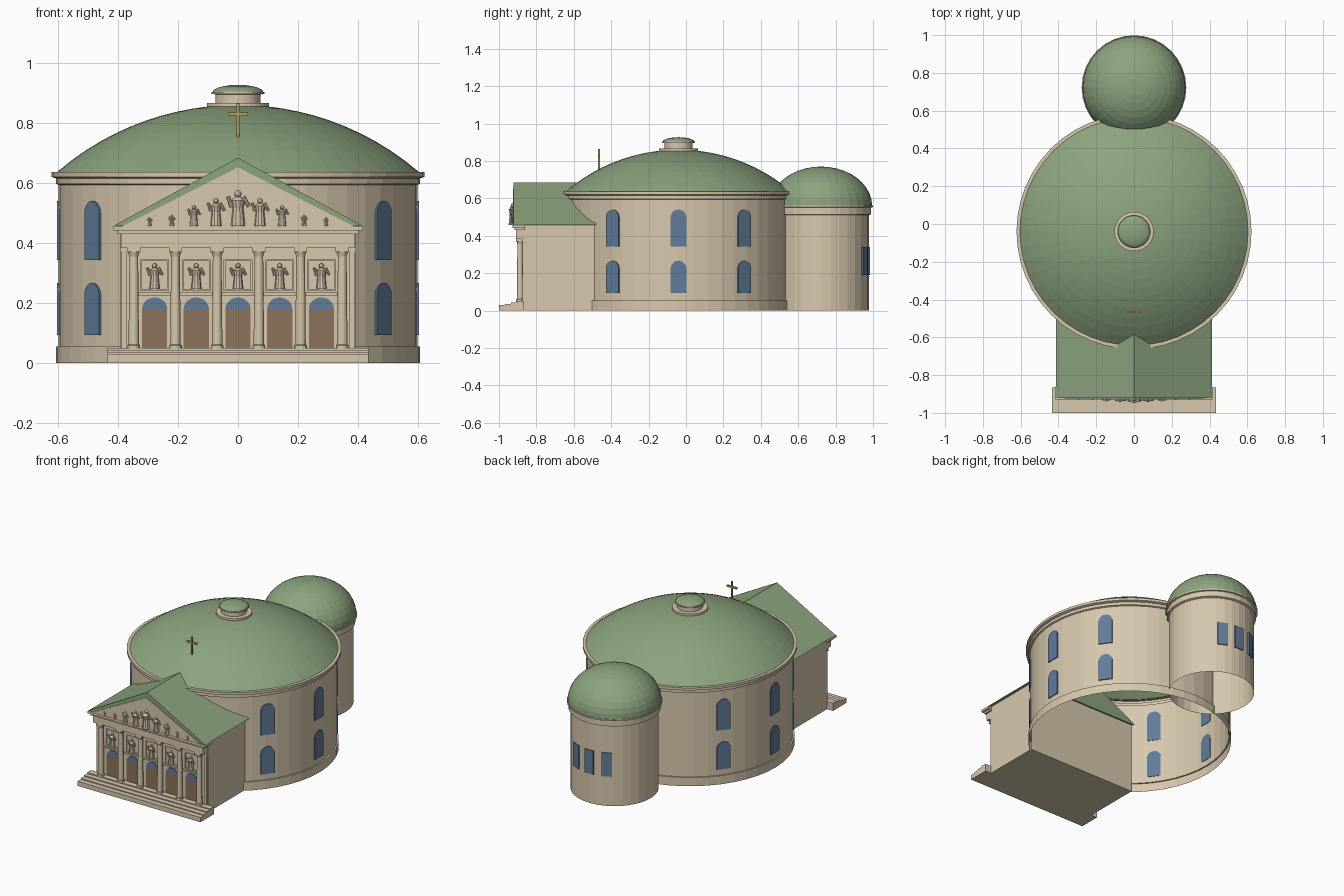
import bpy, bmesh
from math import sin, cos, pi, radians, sqrt
from mathutils import Matrix, Vector

cube = bpy.data.objects.get("Cube")
if cube:
    bpy.data.objects.remove(cube, do_unlink=True)


def material(name, rgb):
    m = bpy.data.materials.new(name)
    m.use_nodes = True
    m.diffuse_color = (*rgb, 1)
    m.node_tree.nodes["Principled BSDF"].inputs["Base Color"].default_value = (*rgb, 1)
    return m


STONE = material("warm stone", (0.68, 0.58, 0.42))
GREEN = material("green copper", (0.26, 0.37, 0.21))
GLASS = material("blue glass", (0.12, 0.20, 0.32))
WOOD = material("brown wood", (0.26, 0.17, 0.10))
GOLD = material("gold", (0.50, 0.35, 0.09))


def finish(bm, name, mat):
    bmesh.ops.recalc_face_normals(bm, faces=bm.faces)
    mesh = bpy.data.meshes.new(name)
    bm.to_mesh(mesh)
    bm.free()
    mesh.materials.append(mat)
    ob = bpy.data.objects.new(name, mesh)
    bpy.context.collection.objects.link(ob)
    return ob


def add_box(bm, x0, x1, y0, y1, z0, z1):
    m = Matrix.Translation(((x0 + x1) / 2, (y0 + y1) / 2, (z0 + z1) / 2))
    bmesh.ops.create_cube(bm, size=1, matrix=m @ Matrix.Diagonal((x1 - x0, y1 - y0, z1 - z0, 1)))


def box(name, mat, *dims):
    bm = bmesh.new()
    add_box(bm, *dims)
    return finish(bm, name, mat)


def add_lathe(bm, profile, center, n):
    # Revolve (radius, height) points about a vertical axis
    rings = []
    for r, z in profile:
        count = n if r > 0 else 1
        rings.append([bm.verts.new((center[0] + r * cos(2 * pi * i / n),
                                    center[1] + r * sin(2 * pi * i / n), z))
                      for i in range(count)])
    for a, b in zip(rings, rings[1:]):
        for i in range(n):
            j = (i + 1) % n
            loop = [a[i % len(a)], a[j % len(a)], b[j % len(b)], b[i % len(b)]]
            bm.faces.new(list(dict.fromkeys(loop)))


def lathe(name, mat, profile, center, n):
    bm = bmesh.new()
    add_lathe(bm, profile, center, n)
    return finish(bm, name, mat)


def add_prism(bm, outline, y0, y1, matrix=Matrix()):
    # Extrude an (x, z) outline along y
    a = [bm.verts.new(matrix @ Vector((x, y0, z))) for x, z in outline]
    b = [bm.verts.new(matrix @ Vector((x, y1, z))) for x, z in outline]
    bm.faces.new(a)
    bm.faces.new(b[::-1])
    for i in range(len(a)):
        j = (i + 1) % len(a)
        bm.faces.new((a[j], a[i], b[i], b[j]))


def arch(w, z0, spring, rise, n=10):
    pts = [(-w / 2, z0), (w / 2, z0)] if z0 < spring else []
    return pts + [(w / 2 * cos(pi * i / n), spring + rise * sin(pi * i / n)) for i in range(n + 1)]


def wall_plate(name, outline, center, radius, azimuth):
    # Window plate facing outward on a round wall
    bm = bmesh.new()
    m = Matrix.Translation((*center, 0)) @ Matrix.Rotation(radians(azimuth + 90), 4, "Z")
    add_prism(bm, outline, -radius, -radius + 0.009, m)
    return finish(bm, name, GLASS)


# Rotunda, open below, with plinth and stepped cornice
HALL = (0, -0.04)
lathe("rotunda_wall", STONE, [(0.607, 0), (0.607, 0.055), (0.598, 0.055), (0.598, 0.593),
      (0.607, 0.597), (0.607, 0.615), (0.622, 0.62), (0.622, 0.636), (0.6, 0.636)], HALL, 48)
R = 0.926
dome = [(0.607 * (1 - i / 12), 0) for i in range(13)]
dome = [(r, 0.86 - R + sqrt(R * R - r * r)) for r, _ in dome]
lathe("rotunda_dome", GREEN, dome, HALL, 48)

# Lantern on the dome
lathe("lantern_drum", STONE, [(0.104, 0.84), (0.104, 0.867), (0.075, 0.867), (0.075, 0.895),
      (0.088, 0.897), (0.088, 0.903), (0, 0.903)], HALL, 32)
lathe("lantern_cap", GREEN, [(0.085 * cos(i * pi / 10), 0.902 + 0.025 * sin(i * pi / 10))
      for i in range(5)] + [(0, 0.927)], HALL, 32)

# Two tiers of arched windows round the hall
for az in (-36, 0, 36, 144, 180, 216):
    wall_plate("upper_window", arch(0.084, 0.343, 0.498, 0.042), HALL, 0.603, az)
    wall_plate("lower_window", arch(0.084, 0.093, 0.225, 0.042), HALL, 0.603, az)

# Round apse at the back
APSE = (0, 0.722)
lathe("apse_wall", STONE, [(0.256, 0), (0.256, 0.51), (0.268, 0.515), (0.268, 0.55),
      (0.277, 0.553), (0.277, 0.562), (0.265, 0.562)], APSE, 32)
lathe("apse_dome", GREEN, [(0.273 * cos(i * pi / 20), 0.56 + 0.21 * sin(i * pi / 20))
      for i in range(10)] + [(0, 0.77)], APSE, 32)
for az in (65, 90, 115):
    wall_plate("apse_window", [(-0.031, 0.19), (0.031, 0.19), (0.031, 0.34), (-0.031, 0.34)],
               APSE, 0.261, az)

# Cross on the dome
bm = bmesh.new()
add_box(bm, -0.005, 0.005, -0.47, -0.46, 0.745, 0.865)
add_box(bm, -0.034, 0.034, -0.47, -0.46, 0.824, 0.835)
finish(bm, "cross", GOLD)

# Portico block, roof and pediment
box("portico_block", STONE, -0.392, 0.392, -0.865, -0.49, 0, 0.458)
bm = bmesh.new()
add_prism(bm, [(-0.413, 0.458), (0.413, 0.458), (0, 0.684)], -0.921, -0.48)
finish(bm, "portico_roof", GREEN)
bm = bmesh.new()
add_prism(bm, [(-0.385, 0.456), (0.385, 0.456), (0, 0.652)], -0.926, -0.918)
finish(bm, "pediment", STONE)
bm = bmesh.new()
add_box(bm, -0.39, 0.39, -0.91, -0.86, 0.385, 0.432)
add_box(bm, -0.402, 0.402, -0.918, -0.86, 0.43, 0.444)
add_box(bm, -0.415, 0.415, -0.928, -0.86, 0.442, 0.457)
finish(bm, "entablature", STONE)

# Front steps
bm = bmesh.new()
for i in range(4):
    add_box(bm, -0.435, 0.435, -1 + 0.032 * i, -0.865, 0, 0.03 + 0.0065 * i)
finish(bm, "front_steps", STONE)

# Columns and corner pilasters
for i in range(6):
    x = -0.3475 + 0.139 * i
    bm = bmesh.new()
    add_lathe(bm, [(0, 0.045), (0.021, 0.045), (0.021, 0.058), (0.0175, 0.062), (0.0145, 0.355),
                   (0.02, 0.372), (0, 0.372)], (x, -0.887), 16)
    add_box(bm, x - 0.022, x + 0.022, -0.909, -0.865, 0.37, 0.386)
    finish(bm, "column", STONE)
for s in (-1, 1):
    bm = bmesh.new()
    add_box(bm, s * 0.38 - 0.01, s * 0.38 + 0.01, -0.874, -0.86, 0.045, 0.372)
    add_box(bm, s * 0.38 - 0.014, s * 0.38 + 0.014, -0.878, -0.86, 0.37, 0.386)
    finish(bm, "corner_pilaster", STONE)


def statue(x, y, z, h):
    # Robed figure with one raised arm
    bm = bmesh.new()
    add_lathe(bm, [(0, z), (0.2 * h, z), (0.17 * h, z + 0.3 * h), (0.15 * h, z + 0.5 * h),
                   (0.2 * h, z + 0.72 * h), (0.06 * h, z + 0.81 * h), (0, z + 0.81 * h)], (x, y), 10)
    bmesh.ops.create_icosphere(bm, subdivisions=2, radius=0.1 * h,
                               matrix=Matrix.Translation((x, y, z + 0.9 * h)))
    for side, tilt in ((-1, 20), (1, 150)):
        m = (Matrix.Translation((x + side * 0.23 * h, y - 0.06 * h, z + 0.68 * h))
             @ Matrix.Rotation(radians(side * tilt), 4, "Y"))
        bmesh.ops.create_cone(bm, cap_ends=True, segments=8, radius1=0.06 * h,
                              radius2=0.045 * h, depth=0.32 * h, matrix=m)
    finish(bm, "statue", STONE)


# Five bays: door, lunette, ledge, framed niche and statue
for i in range(-2, 3):
    x = 0.139 * i
    box("door", WOOD, x - 0.042, x + 0.042, -0.87, -0.862, 0.05, 0.18)
    bm = bmesh.new()
    add_prism(bm, arch(0.084, 0.18, 0.18, 0.038), -0.87, -0.862, Matrix.Translation((x, 0, 0)))
    finish(bm, "lunette", GLASS)
    box("ledge", STONE, x - 0.069, x + 0.069, -0.876, -0.86, 0.224, 0.234)
    bm = bmesh.new()
    for s in (-1, 1):
        add_box(bm, x + s * 0.045 - 0.003, x + s * 0.045 + 0.003, -0.871, -0.862, 0.24, 0.345)
    for z in (0.24, 0.339):
        add_box(bm, x - 0.045, x + 0.045, -0.871, -0.862, z, z + 0.006)
    finish(bm, "niche_frame", STONE)
    statue(x, -0.873, 0.246, 0.086)

# Pediment group, tallest in the middle
for i, h in enumerate((0.118, 0.092, 0.068, 0.036, 0.028)):
    for s in ((1,) if i == 0 else (-1, 1)):
        statue(s * 0.0735 * i, -0.926, 0.457, h)
